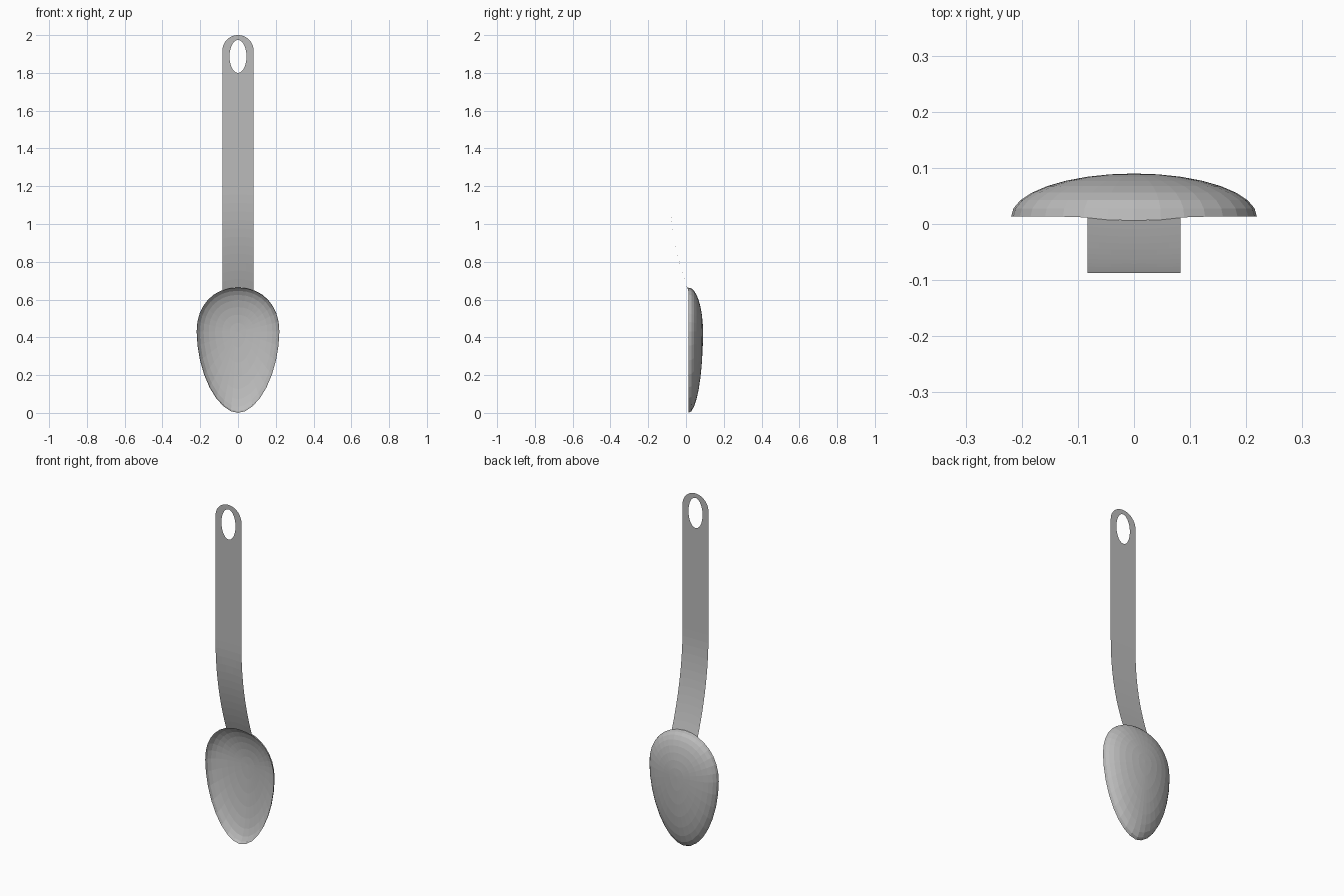
import bpy, bmesh, math

if "Cube" in bpy.data.objects:
    bpy.data.objects.remove(bpy.data.objects["Cube"])

steel = bpy.data.materials.new("grey steel")
steel.use_nodes = True
GREY = (0.5, 0.5, 0.5, 1)
steel.diffuse_color = GREY
steel.node_tree.nodes["Principled BSDF"].inputs["Base Color"].default_value = GREY

HALF = 0.083          # handle half width
BEND = 1.2            # height where the handle starts to bend
WIDE, TOP = 0.43, 0.664   # widest height and top of the bowl
RADIUS, RIM, DEPTH = 0.219, 0.013, 0.077


def finish(bm, name):
    bmesh.ops.remove_doubles(bm, verts=bm.verts, dist=0.0001)
    mesh = bpy.data.meshes.new(name)
    bm.to_mesh(mesh)
    bm.free()
    mesh.materials.append(steel)
    obj = bpy.data.objects.new(name, mesh)
    bpy.context.collection.objects.link(obj)


def skin(bm, rows):
    """Join neighbouring rows of points with faces."""
    rows = [[bm.verts.new(p) for p in row] for row in rows]
    for a, b in zip(rows, rows[1:]):
        for i in range(len(a) - 1):
            bm.faces.new((a[i], a[i + 1], b[i + 1], b[i]))


def handle_y(z):
    return -0.087 + 0.093 * (max(BEND - z, 0) / (BEND - TOP)) ** 2


def bowl_outline(angle):
    """Egg outline: blunt at the top, longer and narrower at the bottom."""
    c, s = math.cos(angle), math.sin(angle)
    power, reach = (2 / 2.15, TOP - WIDE) if s > 0 else (2 / 1.85, WIDE)
    x = math.copysign(abs(c) ** power, c) * RADIUS
    return x, math.copysign(abs(s) ** power, s) * reach


# Bowl: open half egg, hollow towards the front
bm = bmesh.new()
rows = []
for ring in range(9):
    tilt = math.pi / 2 * ring / 8
    row = []
    for i in range(33):
        x, z = bowl_outline(math.tau * i / 32)
        x, z = x * math.cos(tilt), WIDE + z * math.cos(tilt)
        y = RIM + DEPTH * math.sin(tilt)
        if ring == 0 and z > WIDE:
            y = min(y, handle_y(z))
        row.append((x, y, z))
    rows.append(row)
skin(bm, rows)
bmesh.ops.dissolve_degenerate(bm, dist=0.0001, edges=bm.edges)
finish(bm, "bowl")

# Handle: thin curved strip whose lower end follows the bowl rim
bm = bmesh.new()
rows = []
for step in range(13):
    t = step / 12
    row = []
    for i in range(9):
        x = HALF * (i / 4 - 1)
        low = WIDE + (TOP - WIDE) * math.sqrt(1 - (x / RADIUS) ** 2)
        z = low + (BEND - low) * t
        row.append((x, handle_y(z), z))
    rows.append(row)
rows.append([(x, y, 1.75) for x, y, z in rows[-1]])
skin(bm, rows)

# Rounded handle end with an oval hanging hole
outer, hole = [], []
for i in range(49):
    a = math.tau * i / 48
    hole.append((0.045 * math.cos(a), -0.087, 1.887 + 0.087 * math.sin(a)))
    if i <= 24:
        outer.append((HALF * math.cos(a), -0.087, 2 - HALF + HALF * math.sin(a)))
    elif i < 48:
        x = max(-1, min(1, (i - 36) / 8))
        outer.append((HALF * x, -0.087, 1.75))
    else:
        outer.append(outer[0])
skin(bm, [outer, hole])
finish(bm, "handle")
